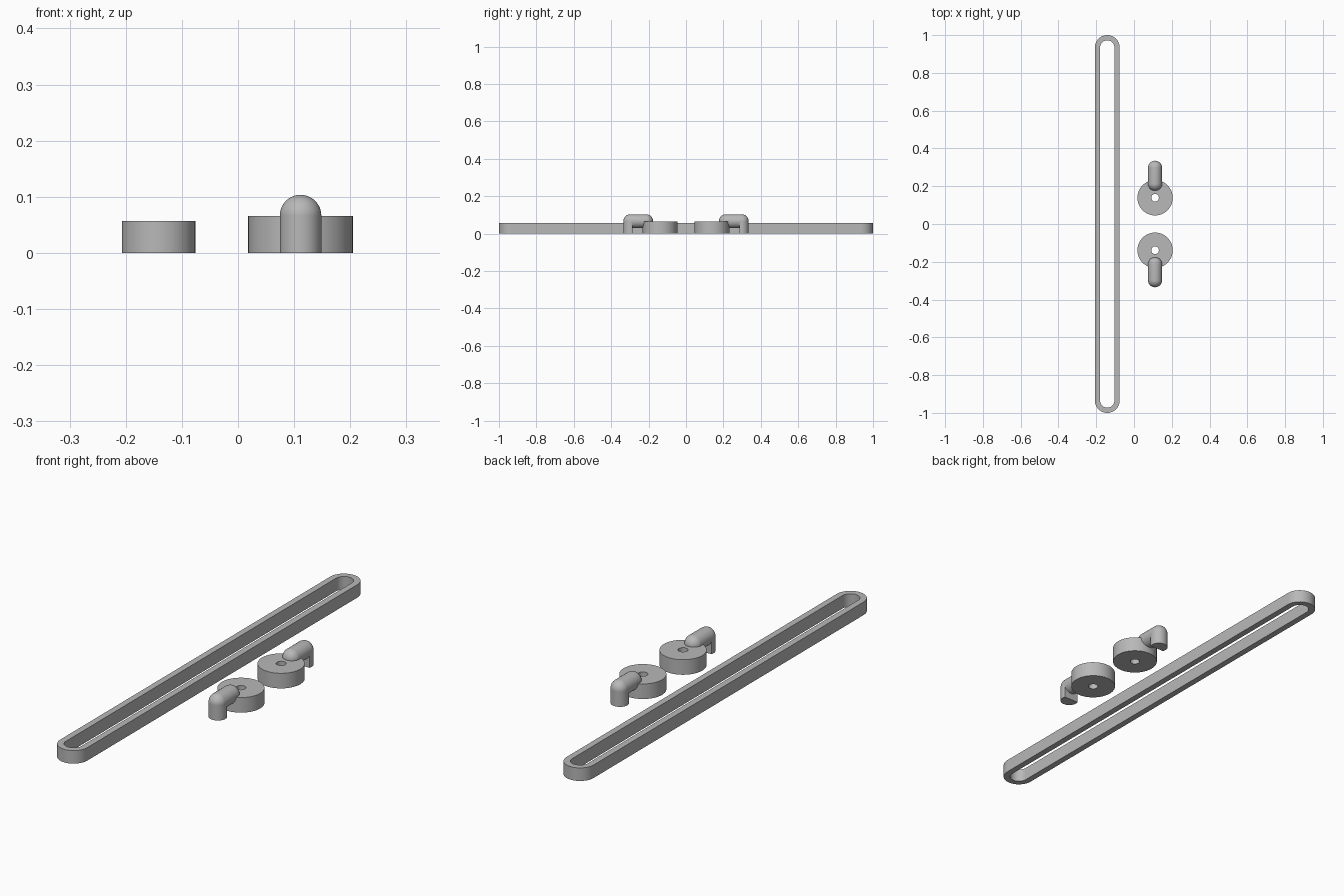
import bpy, bmesh
from math import sin, cos, pi, asin, radians
from mathutils import Matrix, Vector

cube = bpy.data.objects.get("Cube")
if cube:
    bpy.data.objects.remove(cube, do_unlink=True)

grey = bpy.data.materials.new("plain_grey")
grey.use_nodes = True
grey.diffuse_color = (0.48, 0.48, 0.48, 1)
grey.node_tree.nodes["Principled BSDF"].inputs["Base Color"].default_value = grey.diffuse_color


def finish(name, bm, location=(0, 0, 0)):
    bmesh.ops.remove_doubles(bm, verts=bm.verts, dist=1e-5)
    bmesh.ops.recalc_face_normals(bm, faces=bm.faces)
    mesh = bpy.data.meshes.new(name)
    bm.to_mesh(mesh)
    bm.free()
    mesh.materials.append(grey)
    obj = bpy.data.objects.new(name, mesh)
    obj.location = location
    bpy.context.collection.objects.link(obj)
    bpy.ops.object.select_all(action='DESELECT')
    obj.select_set(True)
    bpy.context.view_layer.objects.active = obj
    bpy.ops.object.shade_smooth_by_angle(angle=radians(35))
    return obj


def arc(radius, start, end, steps, cx=0, cy=0):
    angles = [start + (end - start) * i / steps for i in range(steps + 1)]
    return [(cx + radius * cos(a), cy + radius * sin(a)) for a in angles]


def slot_outline(radius, half_straight):
    """Rounded outline; a circle when half_straight is zero."""
    far = arc(radius, 0, pi, 24, cy=half_straight)
    near = arc(radius, pi, 2 * pi, 24, cy=-half_straight)
    return far + near if half_straight else far + near[1:-1]


def ring_prism(name, outer, inner, height, location):
    """Upright wall between two outlines, open through the middle."""
    bm = bmesh.new()
    loops = [[bm.verts.new((x, y, z)) for x, y in outline]
             for outline, z in ((outer, 0), (outer, height), (inner, height), (inner, 0))]
    n = len(outer)
    for a, b in zip(loops, loops[1:] + loops[:1]):
        for i in range(n):
            j = (i + 1) % n
            bm.faces.new((a[i], a[j], b[j], b[i]))
    return finish(name, bm, location)


def hook(name, side):
    """Round-ended arm lying along y, with a flat-backed leg at its outer end."""
    r, axis_z, inner_y, outer_y, back = 0.037, 0.0665, 0.213, 0.298, 0.013
    bm = bmesh.new()
    # Arm: capsule profile turned about its own axis
    profile = arc(r, -pi / 2, 0, 12, cy=inner_y) + arc(r, 0, pi / 2, 12, cy=outer_y)
    verts = [bm.verts.new((x, y, axis_z)) for x, y in profile]
    edges = [bm.edges.new(pair) for pair in zip(verts, verts[1:])]
    bmesh.ops.spin(bm, geom=verts + edges, cent=(0, 0, axis_z), axis=(0, 1, 0),
                   angle=2 * pi, steps=48)
    # Leg: cylinder cut flat on the side facing the disc
    cut = asin(back / r)
    section = arc(r, -cut, pi + cut, 30, cy=outer_y)
    base = bm.faces.new([bm.verts.new((x, y, 0)) for x, y in section])
    top = bmesh.ops.extrude_face_region(bm, geom=[base])["geom"]
    bmesh.ops.translate(bm, vec=Vector((0, 0, axis_z)),
                        verts=[v for v in top if isinstance(v, bmesh.types.BMVert)])
    bmesh.ops.transform(bm, matrix=Matrix.Diagonal((1, side, 1, 1)), verts=bm.verts)
    return finish(name, bm, (0.1115, 0, 0))


# Long slotted loop
ring_prism("long_loop", slot_outline(0.0655, 0.9345), slot_outline(0.038, 0.9345),
           0.057, (-0.1415, 0, 0))

# Pair of drilled discs with hooked arms
for label, side in (("front", -1), ("back", 1)):
    ring_prism(label + "_disc", slot_outline(0.0935, 0), slot_outline(0.02, 0),
               0.066, (0.1115, 0.139 * side, 0))
    hook(label + "_hook", side)
